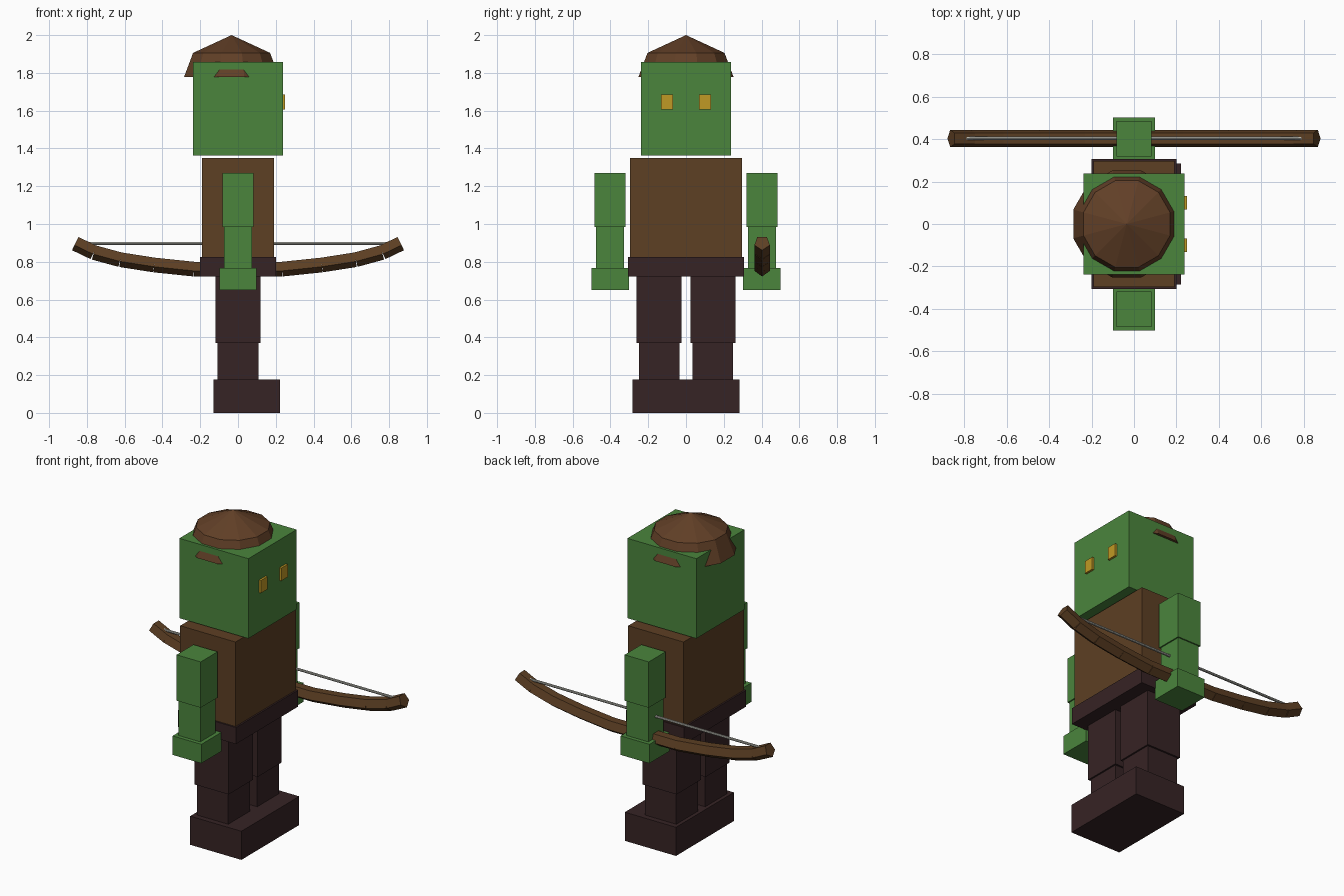
import bpy, math
from mathutils import Vector, Matrix

cube = bpy.data.objects.get("Cube")
if cube:
    bpy.data.objects.remove(cube, do_unlink=True)


def material(name, rgb):
    m = bpy.data.materials.new(name)
    m.use_nodes = True
    m.diffuse_color = (*rgb, 1)
    m.node_tree.nodes["Principled BSDF"].inputs["Base Color"].default_value = (*rgb, 1)
    return m


green = material("green skin", (0.07, 0.235, 0.046))
brown = material("brown leather", (0.11, 0.05, 0.017))
hair_brown = material("hair brown", (0.12, 0.05, 0.02))
dark = material("dark trousers", (0.037, 0.017, 0.018))
gold = material("gold eyes", (0.53, 0.32, 0.018))
grey = material("string grey", (0.45, 0.45, 0.4))


def box(name, low, high, mat):
    low, high = Vector(low), Vector(high)
    bpy.ops.mesh.primitive_cube_add(size=1)
    ob = bpy.context.object
    ob.name = name
    ob.data.transform(Matrix.Translation((low + high) / 2) @ Matrix.Diagonal((*(high - low), 1)))
    ob.data.materials.append(mat)
    return ob


def rod(name, a, b, radius, sides, mat):
    """Prism from a to b in the xz plane, first corner pointing down."""
    a, b = Vector(a), Vector(b)
    along = (b - a).normalized()
    across = Vector((0, 1, 0))
    up = along.cross(across)
    verts = []
    for end in (a, b):
        for i in range(sides):
            t = 2 * math.pi * i / sides
            verts.append(end + radius * (across * math.sin(t) - up * math.cos(t)))
    faces = [(i, (i + 1) % sides, (i + 1) % sides + sides, i + sides) for i in range(sides)]
    faces += [tuple(reversed(range(sides))), tuple(range(sides, 2 * sides))]
    return add_mesh(name, verts, faces, mat)


def add_mesh(name, verts, faces, mat):
    me = bpy.data.meshes.new(name)
    me.from_pydata(verts, [], faces)
    me.materials.append(mat)
    ob = bpy.data.objects.new(name, me)
    bpy.context.collection.objects.link(ob)
    return ob


# Body and head (the figure looks towards +x)
box("boots", (-0.13, -0.284, 0), (0.222, 0.284, 0.178), dark)
box("belt", (-0.2, -0.306, 0.722), (0.2, 0.306, 0.825), dark)
box("torso", (-0.19, -0.296, 0.825), (0.19, 0.296, 1.35), brown)
box("head", (-0.237, -0.237, 1.362), (0.237, 0.237, 1.858), green)

# Paired limbs and eyes: name, half depth, y centre, half width, z range
limbs = [
    ("lower_leg", 0.108, 0.142, 0.108, 0.178, 0.37, dark),
    ("upper_leg", 0.118, 0.142, 0.119, 0.37, 0.722, dark),
    ("hand", 0.099, 0.402, 0.099, 0.65, 0.768, green),
    ("forearm", 0.075, 0.402, 0.075, 0.768, 0.985, green),
    ("upper_arm", 0.083, 0.402, 0.083, 0.985, 1.27, green),
]
for side, s in (("front", -1), ("back", 1)):
    for name, dx, y, dy, z0, z1, mat in limbs:
        box(f"{side}_{name}", (-dx, s * y - dy, z0), (dx, s * y + dy, z1), mat)
    box(f"{side}_eye", (0.2, s * 0.1 - 0.032, 1.607), (0.25, s * 0.1 + 0.032, 1.686), gold)

# Faceted cap of hair, its skirt breaking through the head sides
N = 12
verts = []
for radius, z in ((0.261, 1.777), (0.211, 1.906)):
    for i in range(N):
        t = 2 * math.pi * (i + 0.5) / N
        verts.append((-0.034 + radius * math.cos(t), radius * math.sin(t), z))
verts.append((-0.034, 0, 2.0))
faces = [tuple(reversed(range(N)))]
for i in range(N):
    j = (i + 1) % N
    faces += [(i, j, j + N, i + N), (i + N, j + N, 2 * N)]
add_mesh("hair_cap", verts, faces, hair_brown)

# Bow: pentagonal segments along a shallow arc, held in one hand
BOW_Y = 0.403
half = [(0.232, 0.765), (0.443, 0.787), (0.622, 0.815), (0.762, 0.853), (0.86, 0.9)]
path = [(-x, z) for x, z in reversed(half)] + half
for k, ((x0, z0), (x1, z1)) in enumerate(zip(path, path[1:])):
    rod(f"bow_segment_{k + 1}", (x0, BOW_Y, z0), (x1, BOW_Y, z1), 0.043, 5, brown)
rod("bow_string", (-0.8, BOW_Y, 0.898), (0.8, BOW_Y, 0.898), 0.008, 8, grey)
